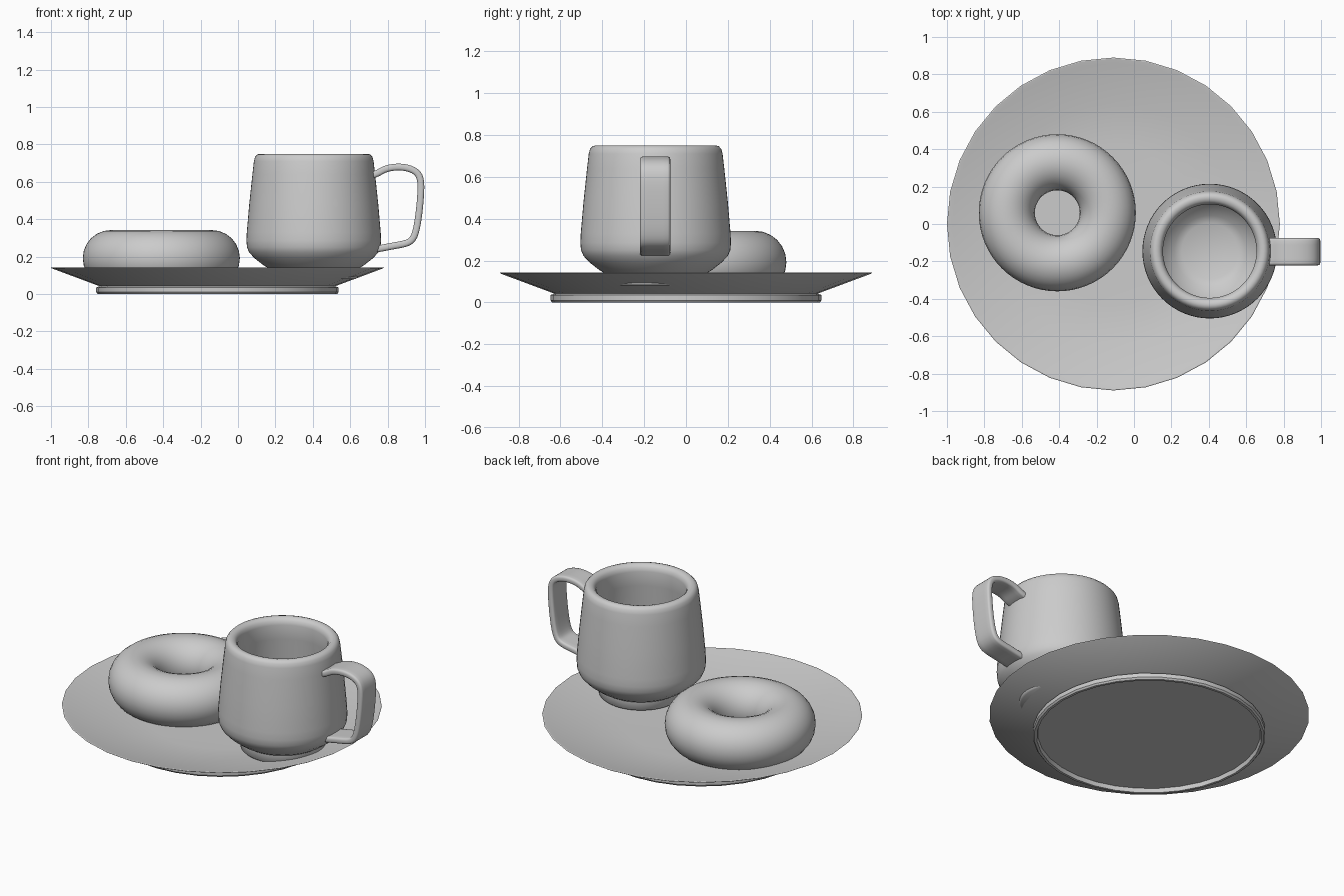
import bpy, math

cube = bpy.data.objects.get("Cube")
if cube:
    bpy.data.objects.remove(cube, do_unlink=True)

# One plain grey for everything
GREY = (0.6, 0.6, 0.6, 1)
grey = bpy.data.materials.new("plain grey")
grey.use_nodes = True
grey.diffuse_color = GREY
grey.node_tree.nodes["Principled BSDF"].inputs["Base Color"].default_value = GREY


def make(name, verts, faces, location):
    mesh = bpy.data.meshes.new(name)
    mesh.from_pydata(verts, [], faces)
    mesh.materials.append(grey)
    obj = bpy.data.objects.new(name, mesh)
    obj.location = location
    bpy.context.collection.objects.link(obj)
    return obj


def smooth(obj, angle):
    bpy.ops.object.select_all(action='DESELECT')
    obj.select_set(True)
    bpy.context.view_layer.objects.active = obj
    bpy.ops.object.shade_smooth_by_angle(angle=math.radians(angle))


def lathe(name, profile, location, sides):
    """Spin (radius, height) points, bottom centre to top centre, capping both ends."""
    verts = [(r * math.cos(math.tau * s / sides), r * math.sin(math.tau * s / sides), z)
             for r, z in profile for s in range(sides)]
    faces = [(k * sides + s, k * sides + (s + 1) % sides,
              (k + 1) * sides + (s + 1) % sides, (k + 1) * sides + s)
             for k in range(len(profile) - 1) for s in range(sides)]
    last = (len(profile) - 1) * sides
    faces += [tuple(reversed(range(sides))), tuple(range(last, last + sides))]
    return make(name, verts, faces, location)


# Plate with a recessed foot ring
plate = lathe("plate", [
    (0.62, 0.025), (0.625, 0), (0.64, 0), (0.648, 0.01), (0.648, 0.035), (0.63, 0.042),
    (0.885, 0.137), (0.89, 0.141), (0.885, 0.143), (0.86, 0.138), (0.64, 0.078), (0.42, 0.07)],
    (-0.11, 0, 0), 32)
smooth(plate, 25)

# Cup body, outside then inside
cup = lathe("cup", [
    (0.225, 0.08), (0.235, 0.09), (0.237, 0.135), (0.27, 0.155), (0.315, 0.19), (0.345, 0.222),
    (0.357, 0.25), (0.36, 0.285), (0.358, 0.33), (0.345, 0.48), (0.328, 0.64), (0.32, 0.71),
    (0.314, 0.733), (0.302, 0.746), (0.288, 0.75), (0.27, 0.746), (0.257, 0.733), (0.25, 0.71),
    (0.258, 0.62), (0.275, 0.46), (0.287, 0.32), (0.28, 0.27), (0.25, 0.22), (0.19, 0.16),
    (0.15, 0.14)],
    (0.405, -0.145, 0), 64)
smooth(cup, 50)

# Cup handle: a bent strip, smoothed, thickened and rounded
path = [(0.70, 0.63), (0.75, 0.645), (0.785, 0.672), (0.87, 0.684), (0.945, 0.665),
        (0.98, 0.625), (0.978, 0.53), (0.965, 0.40), (0.945, 0.30), (0.91, 0.27),
        (0.83, 0.258), (0.77, 0.245), (0.70, 0.235)]
half = 0.073
verts = [(x, y, z) for x, z in path for y in (-half, half)]
faces = [(2 * i, 2 * i + 1, 2 * i + 3, 2 * i + 2) for i in range(len(path) - 1)]
handle = make("cup_handle", verts, faces, (0, -0.148, 0))
bend = handle.modifiers.new("bend", 'SUBSURF')
bend.levels = bend.render_levels = 2
bend.boundary_smooth = 'PRESERVE_CORNERS'
thick = handle.modifiers.new("thickness", 'SOLIDIFY')
thick.thickness = 0.036
thick.offset = 0
edge = handle.modifiers.new("round edges", 'BEVEL')
edge.width = 0.013
edge.segments = 3
edge.limit_method = 'ANGLE'
edge.angle_limit = math.radians(60)
smooth(handle, 50)

# Ring doughnut resting on the plate
bpy.ops.mesh.primitive_torus_add(location=(-0.41, 0.06, 0.192), major_radius=0.27,
                                 minor_radius=0.15, major_segments=64, minor_segments=24)
ring = bpy.context.object
ring.name = "doughnut"
ring.data.materials.append(grey)
smooth(ring, 60)
